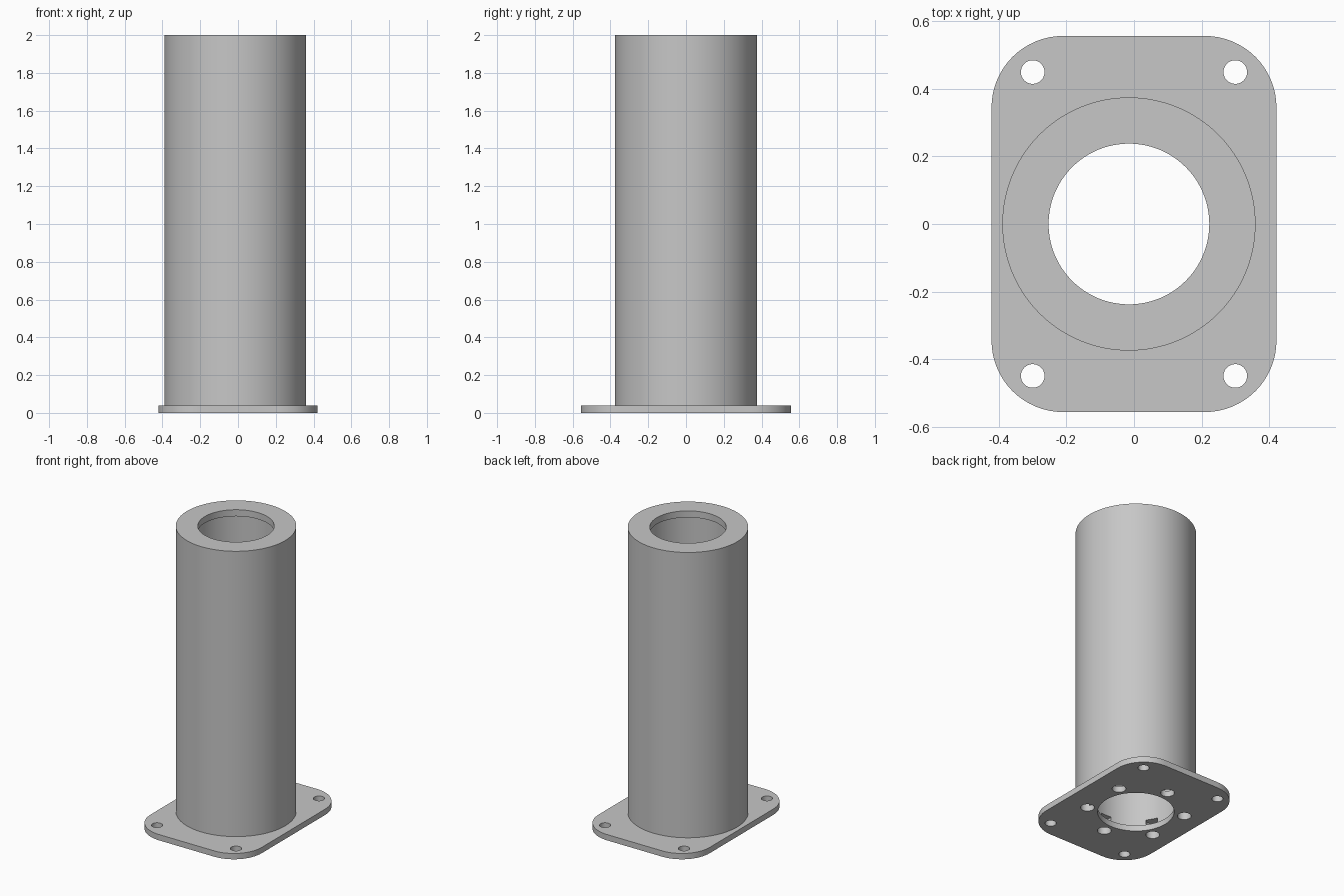
import bpy, bmesh
from math import cos, sin, pi, radians

if "Cube" in bpy.data.objects:
    bpy.data.objects.remove(bpy.data.objects["Cube"], do_unlink=True)

PLATE_T = 0.04          # base plate thickness
CX = -0.015             # tube axis offset
BORE, OPENING, OUTER = 0.29, 0.238, 0.375
SEG = 128

grey = bpy.data.materials.new("machined_grey")
grey.use_nodes = True
grey.diffuse_color = (0.57, 0.57, 0.57, 1)
grey.node_tree.nodes["Principled BSDF"].inputs["Base Color"].default_value = grey.diffuse_color


def make_object(name, bm):
    bmesh.ops.recalc_face_normals(bm, faces=bm.faces)
    mesh = bpy.data.meshes.new(name)
    bm.to_mesh(mesh)
    bm.free()
    mesh.materials.append(grey)
    obj = bpy.data.objects.new(name, mesh)
    bpy.context.collection.objects.link(obj)
    return obj


def drills(name, holes, z0, z1):
    """One cutter mesh of vertical cylinders: holes = (x, y, radius, sides)."""
    bm = bmesh.new()
    for x, y, r, n in holes:
        ret = bmesh.ops.create_cone(bm, cap_ends=True, segments=n, radius1=r,
                                    radius2=r, depth=z1 - z0)
        bmesh.ops.translate(bm, verts=ret["verts"], vec=(x, y, (z0 + z1) / 2))
    obj = make_object(name, bm)
    obj.hide_render = True
    return obj


def cut(obj, cutter):
    mod = obj.modifiers.new("holes", "BOOLEAN")
    mod.operation, mod.solver, mod.object = "DIFFERENCE", "EXACT", cutter
    graph = bpy.context.evaluated_depsgraph_get()
    mesh = bpy.data.meshes.new_from_object(obj.evaluated_get(graph))
    obj.modifiers.clear()
    obj.data = mesh
    bpy.data.objects.remove(cutter, do_unlink=True)


def smooth(obj):
    bpy.ops.object.select_all(action="DESELECT")
    obj.select_set(True)
    bpy.context.view_layer.objects.active = obj
    bpy.ops.object.shade_smooth_by_angle(angle=radians(30))


# Bolt circle shared by the plate and the tube's lower end
bolts = [(CX + 0.306 * cos(radians(a)), 0.306 * sin(radians(a)), 0.043, 32)
         for a in range(30, 390, 60)]

# Base plate: rounded rectangle with centre opening, bolt and corner holes
HX, HY, R = 0.422, 0.557, 0.212
bm = bmesh.new()
outline = []
for i, (sx, sy) in enumerate([(1, 1), (-1, 1), (-1, -1), (1, -1)]):
    for k in range(17):
        a = (i + k / 16) * pi / 2
        outline.append(bm.verts.new((sx * (HX - R) + R * cos(a),
                                     sy * (HY - R) + R * sin(a), 0)))
face = bm.faces.new(outline)
top = bmesh.ops.extrude_face_region(bm, geom=[face])["geom"]
bmesh.ops.translate(bm, vec=(0, 0, PLATE_T),
                    verts=[g for g in top if isinstance(g, bmesh.types.BMVert)])
plate = make_object("base_plate", bm)
corners = [(x, y, 0.035, 32) for x in (-0.3, 0.3) for y in (-0.45, 0.45)]
cut(plate, drills("plate_drills", bolts + corners + [(CX, 0, OPENING, SEG)], -0.1, 0.2))
smooth(plate)

# Tube: lathed wall with an inward lip at the top
profile = [(BORE, PLATE_T), (OUTER, PLATE_T), (OUTER, 2), (OPENING, 2),
           (OPENING, 1.955), (BORE, 1.955)]
bm = bmesh.new()
rings = [[bm.verts.new((CX + r * cos(2 * pi * i / SEG), r * sin(2 * pi * i / SEG), z))
          for i in range(SEG)] for r, z in profile]
for a, b in zip(rings, rings[1:] + rings[:1]):
    for i in range(SEG):
        j = (i + 1) % SEG
        bm.faces.new((a[i], a[j], b[j], b[i]))
tube = make_object("tube", bm)

# Blind bolt holes that break into the bore at the lower end
cut(tube, drills("tube_drills", bolts, -0.1, 0.105))
smooth(tube)
